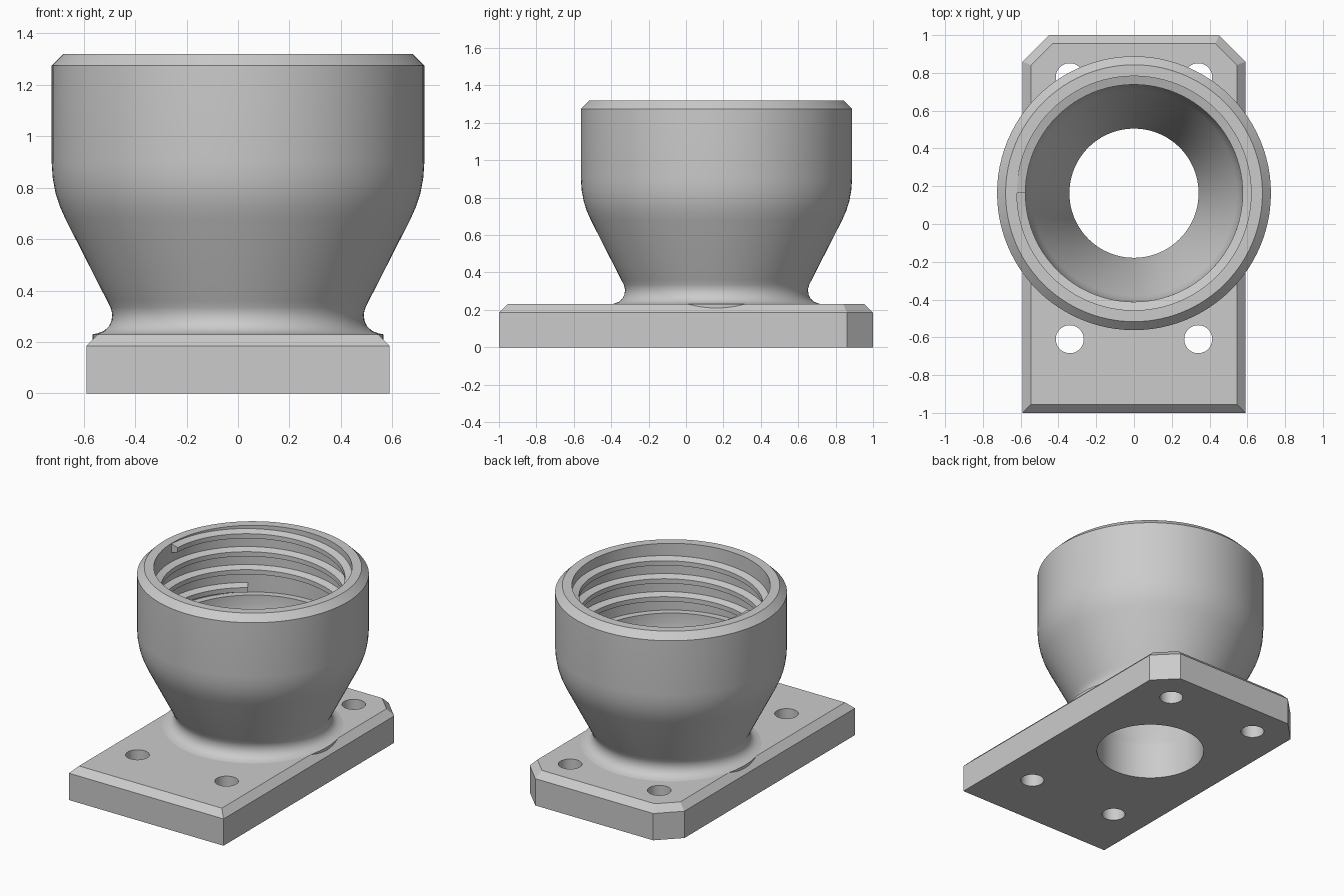
import bpy, bmesh
from math import sin, cos, pi, radians

if "Cube" in bpy.data.objects:
    bpy.data.objects.remove(bpy.data.objects["Cube"])

CUP_Y = 0.163
BORE = 0.342
SIDES = 96

grey = bpy.data.materials.new("plain grey")
grey.use_nodes = True
grey.diffuse_color = (0.6, 0.6, 0.6, 1)
grey.node_tree.nodes["Principled BSDF"].inputs["Base Color"].default_value = grey.diffuse_color


def finish(bm, name, recalc=True):
    if recalc:
        bmesh.ops.recalc_face_normals(bm, faces=bm.faces)
    mesh = bpy.data.meshes.new(name)
    bm.to_mesh(mesh)
    bm.free()
    mesh.materials.append(grey)
    obj = bpy.data.objects.new(name, mesh)
    bpy.context.collection.objects.link(obj)
    return obj


def smooth(obj):
    bpy.ops.object.select_all(action='DESELECT')
    obj.select_set(True)
    bpy.context.view_layer.objects.active = obj
    bpy.ops.object.shade_smooth_by_angle(angle=radians(28))


def bridge(bm, a, b, closed):
    for i in range(len(a) if closed else len(a) - 1):
        j = (i + 1) % len(a)
        bm.faces.new((a[i], a[j], b[j], b[i]))


# Base plate: clipped back corners and a chamfered top edge
W, H, LIP = 0.59, 0.23, 0.045
half = [(W, -1), (W, 0.86), (0.45, 1)]
half_top = [(W - LIP, LIP - 1), (W - LIP, 0.841), (0.431, 1 - LIP)]


def outline(pts, z):
    return [(x, y, z) for x, y in pts] + [(-x, y, z) for x, y in reversed(pts)]


bm = bmesh.new()
rings = [[bm.verts.new(p) for p in outline(pts, z)]
         for pts, z in ((half, 0), (half, H - LIP), (half_top, H))]
for lower, upper in zip(rings, rings[1:]):
    bridge(bm, lower, upper, True)
bm.faces.new(rings[0])
bm.faces.new(rings[-1])
plate = finish(bm, "base_plate")

# Central bore and four screw holes
bm = bmesh.new()
holes = [(0, CUP_Y, BORE, SIDES)]
holes += [(sx * 0.34, y, 0.074, 48) for sx in (-1, 1) for y in (-0.61, 0.777)]
for x, y, r, n in holes:
    made = bmesh.ops.create_cone(bm, cap_ends=True, segments=n,
                                 radius1=r, radius2=r, depth=1)
    bmesh.ops.translate(bm, verts=made["verts"], vec=(x, y, 0))
cutter = finish(bm, "hole_cutter")
cutter.hide_render = True
mod = plate.modifiers.new("holes", 'BOOLEAN')
mod.object = cutter
mod.operation = 'DIFFERENCE'
mod.solver = 'EXACT'
bpy.context.view_layer.objects.active = plate
plate.select_set(True)
bpy.ops.object.modifier_apply(modifier=mod.name)
bpy.data.objects.remove(cutter)
smooth(plate)

# Cup: turned from an inner funnel, socket, rim and outer wall
profile = [(BORE, H), (BORE, 0.26), (0.545, 0.68), (0.565, 0.74), (0.575, 0.8),
           (0.575, 0.86), (0.62, 0.86), (0.62, 1.32), (0.68, 1.32),
           (0.725, 1.275), (0.725, 0.9), (0.721, 0.84), (0.71, 0.78),
           (0.694, 0.73), (0.672, 0.68), (0.509, 0.36), (0.496, 0.335),
           (0.489, 0.31), (0.492, 0.283), (0.503, 0.26), (0.522, 0.243),
           (0.545, 0.234), (0.565, 0.23), (0.565, 0.2)]
bm = bmesh.new()
angles = [2 * pi * i / SIDES for i in range(SIDES)]
rings = [[bm.verts.new((r * cos(a), r * sin(a) + CUP_Y, z)) for a in angles]
         for r, z in profile]
for lower, upper in zip(rings, rings[1:]):
    bridge(bm, upper, lower, True)
smooth(finish(bm, "threaded_cup", recalc=False))

# Internal thread: a trapezoid swept along a helix
PITCH, START_Z = 0.124, 0.895
section = [(0.63, -0.034), (0.575, -0.016), (0.575, 0.016), (0.63, 0.034)]
turns = 3 + 52 / 360
steps = int(turns * SIDES)
bm = bmesh.new()
rings = []
for i in range(steps + 1):
    t = turns * i / steps
    a = radians(128) + 2 * pi * t
    rings.append([bm.verts.new((r * cos(a), r * sin(a) + CUP_Y,
                                START_Z + PITCH * t + dz)) for r, dz in section])
for lower, upper in zip(rings, rings[1:]):
    bridge(bm, lower, upper, True)
bm.faces.new(rings[0])
bm.faces.new(rings[-1])
smooth(finish(bm, "inner_thread"))
